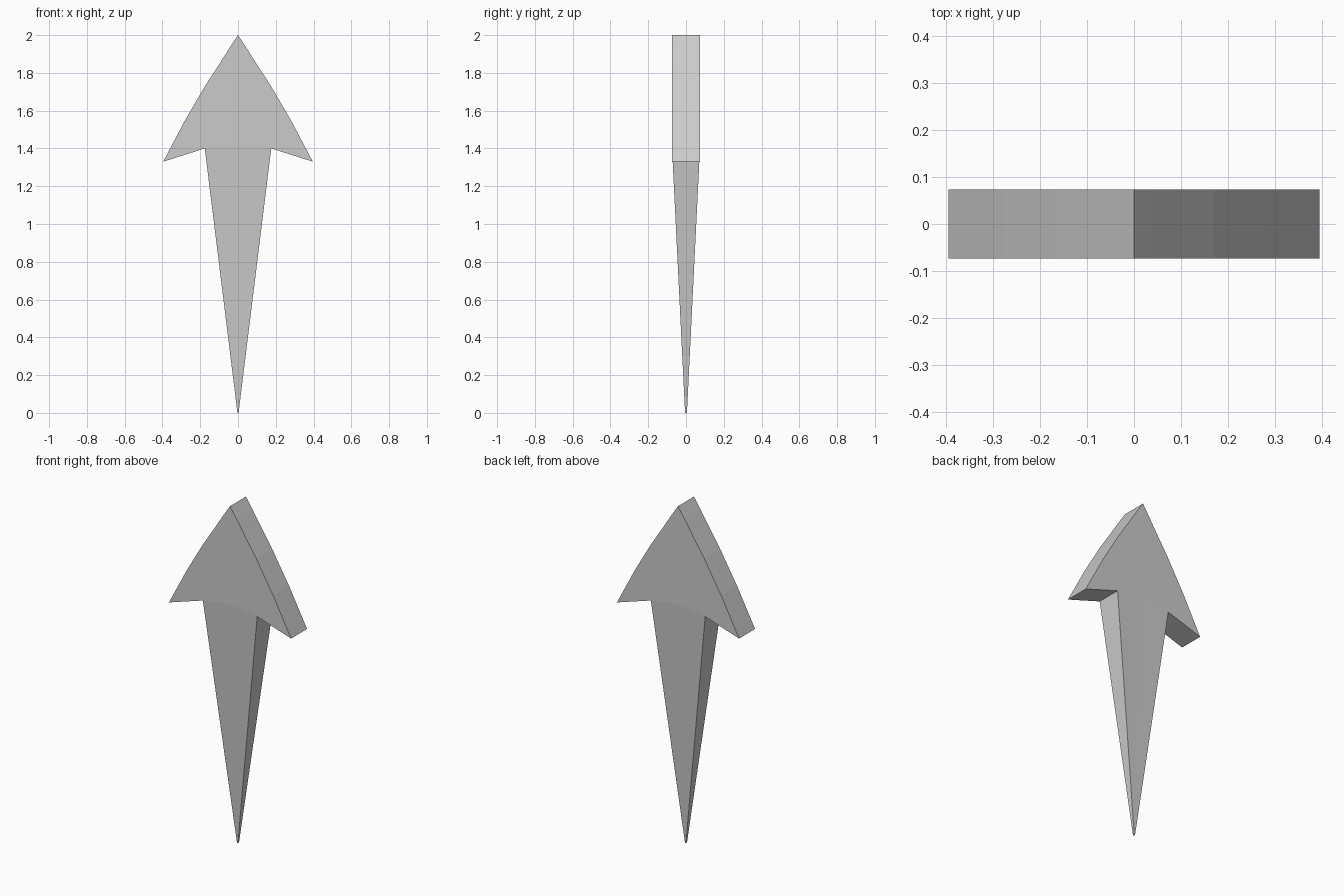
import bpy, bmesh

if "Cube" in bpy.data.objects:
    bpy.data.objects.remove(bpy.data.objects["Cube"])

HALF = 0.074      # half thickness of the head
TIP = 0.005       # half thickness at the point of the stem

# right half of the gently bowed head edge, apex to barb
edge = [(0.04, 1.94), (0.1, 1.845), (0.17, 1.738), (0.28, 1.55), (0.396, 1.33)]
# arc where the head meets the tapering stem, right to left
arc = [(0.176, 1.40), (0.09, 1.416), (0, 1.42), (-0.09, 1.416), (-0.176, 1.40)]
head = [(0, 2.0)] + edge + arc + [(-x, z) for x, z in reversed(edge)]
first = 1 + len(edge)
last = first + len(arc) - 1

bm = bmesh.new()
sides = []
for s in (-1, 1):
    ring = [bm.verts.new((x, s * HALF, z)) for x, z in head]
    point = [bm.verts.new((x, s * TIP, 0)) for x in (0.003, -0.003)]
    # flat head face
    bm.faces.new(ring)
    # tapering stem face
    mid = (first + last) // 2
    for i in range(first, last):
        bm.faces.new((ring[i], ring[i + 1], point[0] if i < mid else point[1]))
    bm.faces.new((ring[mid], point[1], point[0]))
    sides.append((ring, point))

# rim of the head, leaving the arc open
(ra, pa), (rb, pb) = sides
n = len(head)
for i in range(n):
    if not first <= i < last:
        j = (i + 1) % n
        bm.faces.new((ra[i], ra[j], rb[j], rb[i]))

# narrow stem sides and point
bm.faces.new((ra[first], rb[first], pb[0], pa[0]))
bm.faces.new((ra[last], rb[last], pb[1], pa[1]))
bm.faces.new((pa[0], pa[1], pb[1], pb[0]))

bmesh.ops.recalc_face_normals(bm, faces=bm.faces)
mesh = bpy.data.meshes.new("arrow_spike")
bm.to_mesh(mesh)
bm.free()
bpy.context.collection.objects.link(bpy.data.objects.new("arrow_spike", mesh))
